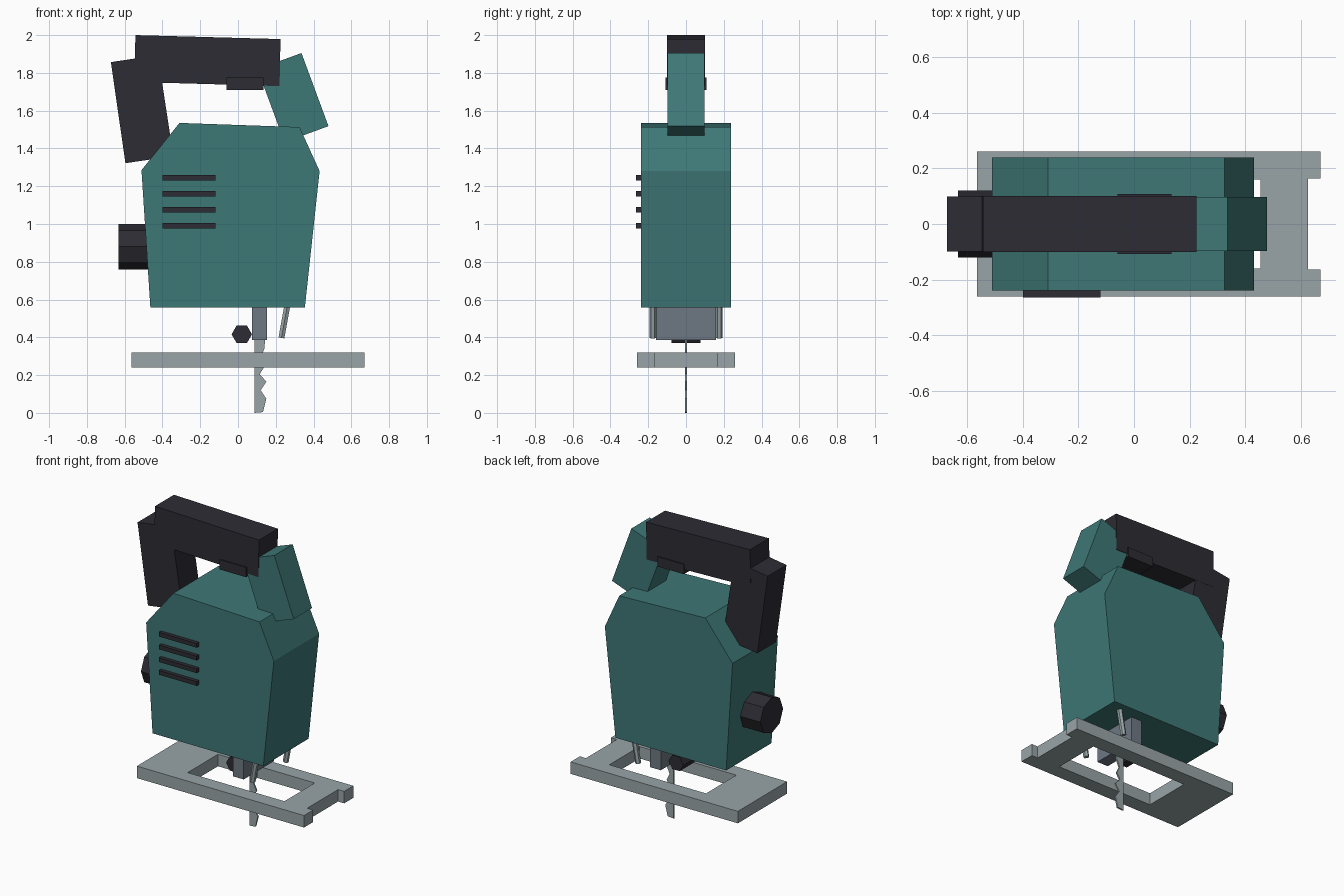
import bpy, bmesh, math
from mathutils import Vector

cube = bpy.data.objects.get("Cube")
if cube:
    bpy.data.objects.remove(cube, do_unlink=True)


def material(name, rgb):
    m = bpy.data.materials.new(name)
    m.use_nodes = True
    m.diffuse_color = (*rgb, 1)
    m.node_tree.nodes["Principled BSDF"].inputs["Base Color"].default_value = (*rgb, 1)
    return m


teal = material("teal", (0.048, 0.188, 0.182))
black = material("soft black", (0.026, 0.025, 0.034))
steel = material("light steel", (0.315, 0.377, 0.392))
iron = material("dark steel", (0.155, 0.19, 0.225))


def add_mesh(name, bm, mat):
    bmesh.ops.recalc_face_normals(bm, faces=bm.faces)
    mesh = bpy.data.meshes.new(name)
    bm.to_mesh(mesh)
    bm.free()
    mesh.materials.append(mat)
    obj = bpy.data.objects.new(name, mesh)
    bpy.context.collection.objects.link(obj)
    return obj


def prism(name, outline, y0, y1, mat):
    """Side outline in x and z, pushed through from y0 to y1."""
    bm = bmesh.new()
    face = bm.faces.new([bm.verts.new((x, y0, z)) for x, z in outline])
    new = bmesh.ops.extrude_face_region(bm, geom=[face])["geom"]
    verts = [v for v in new if isinstance(v, bmesh.types.BMVert)]
    bmesh.ops.translate(bm, verts=verts, vec=(0, y1 - y0, 0))
    return add_mesh(name, bm, mat)


def rect(x0, x1, z0, z1):
    return [(x0, z0), (x1, z0), (x1, z1), (x0, z1)]


def rod(name, start, end, radius, sides, mat, turn=0):
    """Faceted cylinder between two points."""
    a, b = Vector(start), Vector(end)
    axis = (b - a).normalized()
    side = axis.cross(Vector((0, 0, 1))).normalized()
    up = side.cross(axis)
    bm = bmesh.new()
    rings = []
    for p in (a, b):
        angles = [turn + i * math.tau / sides for i in range(sides)]
        rings.append([bm.verts.new(p + radius * (math.cos(t) * side + math.sin(t) * up))
                      for t in angles])
        bm.faces.new(rings[-1])
    for i in range(sides):
        j = (i + 1) % sides
        bm.faces.new((rings[0][i], rings[0][j], rings[1][j], rings[1][i]))
    return add_mesh(name, bm, mat)


# Motor housing
prism("housing", [(-0.464, 0.558), (0.354, 0.558), (0.432, 1.28), (0.326, 1.513),
                  (-0.31, 1.535), (-0.511, 1.285)], -0.239, 0.239, teal)

# Cooling vents on the front side
for i in range(4):
    z = 0.99 + i * 0.085
    prism(f"vent_{i + 1}", rect(-0.4, -0.12, z - 0.014, z + 0.014), -0.264, -0.2, black)

# Handle: rear leg, grip, trigger and front support
prism("handle_leg", [(-0.673, 1.857), (-0.424, 1.894), (-0.342, 1.359), (-0.596, 1.322)],
      -0.099, 0.099, black)
prism("handle_grip", [(-0.543, 2.0), (0.225, 1.979), (0.22, 1.73), (-0.549, 1.752)],
      -0.1, 0.1, black)
prism("trigger", rect(-0.06, 0.135, 1.71, 1.775), -0.108, 0.108, black)
prism("handle_support", [(0.103, 1.82), (0.336, 1.905), (0.479, 1.518), (0.246, 1.433)],
      -0.097, 0.097, teal)

# Speed dial at the rear
rod("speed_dial", (-0.633, 0, 0.88), (-0.4, 0, 0.88), 0.12, 8, black)

# Blade holder, guide roller and guard wires
prism("blade_holder", rect(0.074, 0.154, 0.385, 0.6), -0.16, 0.16, iron)
rod("guide_roller", (0.02, -0.077, 0.416), (0.02, 0.077, 0.416), 0.054, 6, black)
for side, y in (("right", -0.175), ("left", 0.175)):
    rod(f"guard_wire_{side}", (0.23, y, 0.397), (0.265, y, 0.59), 0.018, 6, steel)

# Toothed blade
prism("blade", [(0.087, 0), (0.132, 0.004), (0.15, 0.075), (0.12, 0.12), (0.15, 0.165),
                (0.115, 0.205), (0.14, 0.245), (0.118, 0.29), (0.14, 0.34),
                (0.145, 0.42), (0.087, 0.42)], -0.005, 0.005, steel)

# Base plate with a window and a notched front end
curve = bpy.data.curves.new("base_plate", "CURVE")
curve.dimensions = "2D"
curve.fill_mode = "BOTH"
curve.extrude = 0.04
outer = [(-0.565, -0.26), (0.67, -0.26), (0.67, -0.163), (0.625, -0.163),
         (0.625, 0.163), (0.67, 0.163), (0.67, 0.26), (-0.565, 0.26)]
for loop in (outer, rect(-0.26, 0.455, -0.16, 0.16)):
    spline = curve.splines.new("POLY")
    spline.points.add(len(loop) - 1)
    for point, (x, y) in zip(spline.points, loop):
        point.co = (x, y, 0, 1)
    spline.use_cyclic_u = True
curve.materials.append(steel)
plate = bpy.data.objects.new("base_plate", curve)
plate.location.z = 0.28
bpy.context.collection.objects.link(plate)
bpy.ops.object.select_all(action="DESELECT")
plate.select_set(True)
bpy.context.view_layer.objects.active = plate
bpy.ops.object.convert(target="MESH")
bpy.ops.object.shade_flat()
